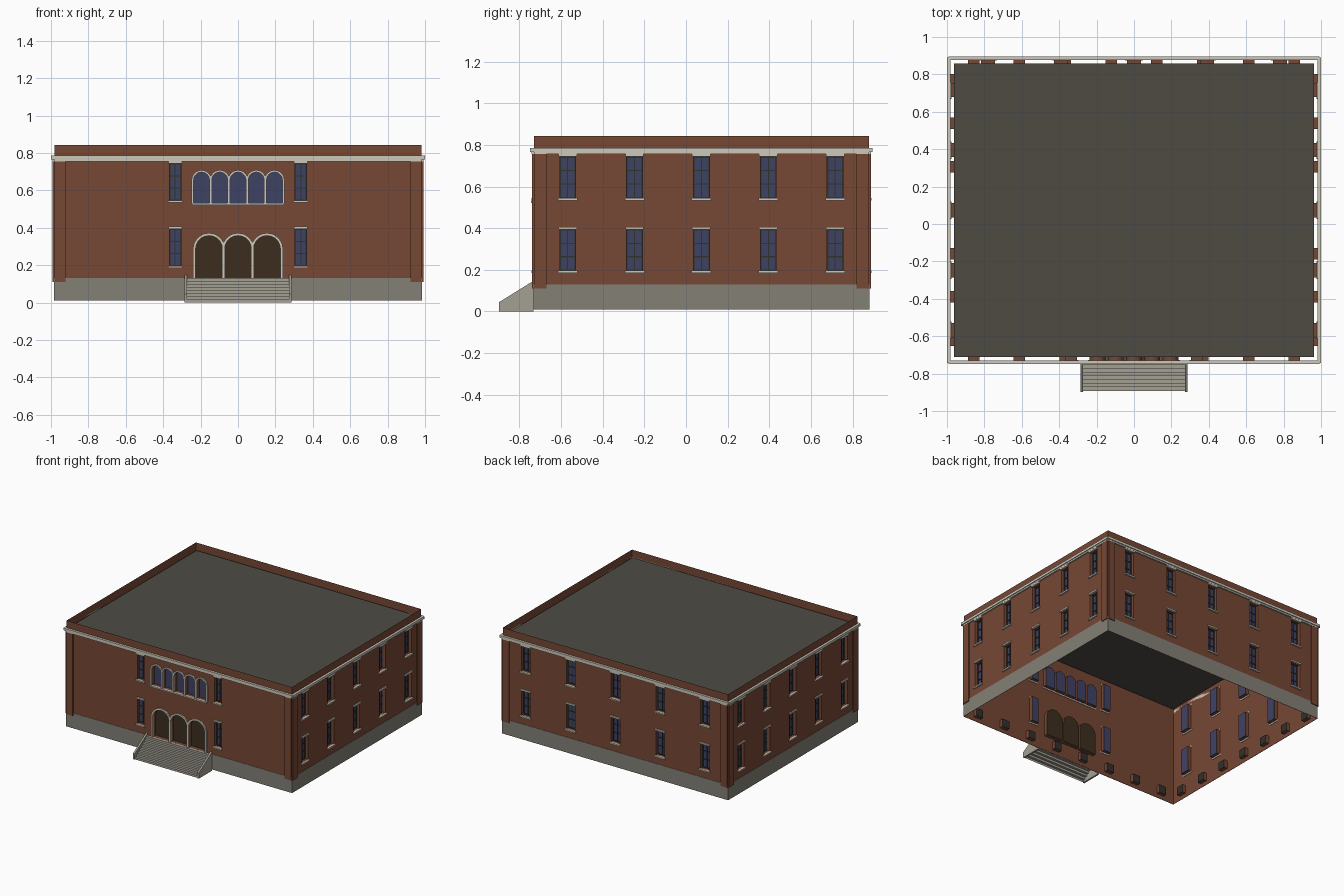
import bpy, bmesh, math
from mathutils import Matrix, Vector

if "Cube" in bpy.data.objects:
    bpy.data.objects.remove(bpy.data.objects["Cube"])


def material(name, *rgb):
    col = [((c / 255 + 0.055) / 1.055) ** 2.4 for c in rgb] + [1]
    m = bpy.data.materials.new(name)
    m.use_nodes = True
    m.diffuse_color = col
    m.node_tree.nodes["Principled BSDF"].inputs["Base Color"].default_value = col
    return m


BRICK = material("brick red", 118, 71, 52)
STONE = material("foundation grey", 131, 128, 118)
TRIM = material("pale trim", 205, 200, 186)
STEP = material("step stone", 164, 160, 148)
GLASS = material("blue glass", 63, 66, 100)
FRAME = material("dark frame", 48, 50, 45)
DOOR = material("dark door wood", 60, 45, 31)
ROOF = material("roof grey", 78, 75, 68)

HALF_X, HALF_Y, MID_Y = 0.981, 0.804, 0.074
BOTTOM, TOP, DEPTH = 0.01, 0.842, 0.03
parts = {}


def part(name, mat):
    return parts.setdefault(name, (bmesh.new(), mat))[0]


def poly(bm, M, pts):
    bm.faces.new([bm.verts.new(M @ Vector(p)) for p in pts])


def box(bm, M, x0, x1, y0, y1, z0, z1):
    size = Matrix.Diagonal((x1 - x0, y1 - y0, z1 - z0, 1))
    mid = Matrix.Translation(((x0 + x1) / 2, (y0 + y1) / 2, (z0 + z1) / 2))
    bmesh.ops.create_cube(bm, size=1, matrix=M @ mid @ size)


def rect(u, half, z0, z1):
    return [(u - half, z0), (u + half, z0), (u + half, z1), (u - half, z1)]


def arch(u, half, z0, spring, n=14):
    # Counter-clockwise outline of a round-headed opening
    curve = [(u + half * math.cos(math.pi * i / n),
              spring + half * math.sin(math.pi * i / n)) for i in range(n + 1)]
    return [(u - half, z0), (u + half, z0)] + curve


def wall(side, M, half, holes):
    # Brick sheet with openings, and reveals running inwards from each one
    bm = part("wall_" + side, BRICK)
    edges = []
    for loop in [rect(0, half, BOTTOM, TOP)] + holes:
        vs = [bm.verts.new((u, 0, z)) for u, z in loop]
        edges += [bm.edges.new((a, b)) for a, b in zip(vs, vs[1:] + vs[:1])]
    bmesh.ops.triangle_fill(bm, edges=edges, use_beauty=True)
    bm.normal_update()
    bmesh.ops.reverse_faces(bm, faces=[f for f in bm.faces if f.normal.y > 0])
    bm.transform(M)
    for loop in holes:
        for (a, c), (b, d) in zip(loop, loop[1:] + loop[:1]):
            poly(bm, M, [(a, 0, c), (b, 0, d), (b, DEPTH, d), (a, DEPTH, c)])


def panel(name, mat, M, loop):
    poly(part(name, mat), M, [(u, DEPTH, z) for u, z in loop])


def sash_window(side, M, u, half, z0, z1):
    panel("window_glass_" + side, GLASS, M, rect(u, half, z0, z1))
    bars = part("window_bars_" + side, FRAME)
    y0, y1, t = DEPTH - 0.006, DEPTH - 0.001, 0.0025
    for x in (u - half + t, u, u + half - t):
        box(bars, M, x - t, x + t, y0, y1, z0, z1)
    for i in range(4):
        z = z0 + t + (z1 - z0 - 2 * t) * i / 3
        box(bars, M, u - half, u + half, y0, y1, z - t, z + t)
    trim = part("window_trim_" + side, TRIM)
    box(trim, M, u - half - 0.006, u + half + 0.006, -0.01, 0.004, z1, z1 + 0.012)
    box(trim, M, u - half - 0.009, u + half + 0.009, -0.012, 0.004, z0 - 0.011, z0)
    return rect(u, half, z0, z1)


def arch_trim(name, M, u, half, z0, spring, width):
    # Raised band following the jambs and the round head
    bm = part(name, TRIM)
    inner = arch(u, half, z0, spring)[1:] + [(u - half, z0)]
    outer = arch(u, half + width, z0, spring)[1:] + [(u - half - width, z0)]
    y = -0.01
    for (a, b), (c, d) in zip(zip(inner, inner[1:]), zip(outer, outer[1:])):
        at = lambda p, depth: (p[0], depth, p[1])
        poly(bm, M, [at(a, y), at(c, y), at(d, y), at(b, y)])
        poly(bm, M, [at(c, y), at(c, 0), at(d, 0), at(d, y)])
        poly(bm, M, [at(a, 0), at(a, y), at(b, y), at(b, 0)])


ROWS = ((0.196, 0.394), (0.545, 0.743))

for i, side in enumerate(("front", "left", "back", "right")):
    half, depth = (HALF_X, HALF_Y) if i % 2 == 0 else (HALF_Y, HALF_X)
    M = (Matrix.Translation((0, MID_Y, 0)) @ Matrix.Rotation(i * math.pi / 2, 4, 'Z')
         @ Matrix.Translation((0, -depth, 0)))
    holes = []

    # Two rows of sash windows
    if side == "front":
        columns, w = (-0.336, 0.336), 0.03
    else:
        pitch = 0.39 if side == "back" else 0.321
        columns, w = [pitch * k for k in range(-2, 3)], 0.038
    for z0, z1 in ROWS:
        holes += [sash_window(side, M, u, w, z0, z1) for u in columns]

    # Basement lights
    count, pitch = (8, 0.245) if i % 2 == 0 else (7, 0.232)
    for k in range(count):
        loop = rect((k - (count - 1) / 2) * pitch, 0.031, 0.042, 0.104)
        panel("basement_lights_" + side, FRAME, M, loop)
        holes.append(loop)

    # Arched doors and the arched window group above them
    if side == "front":
        for k in (-1, 0, 1):
            shape = (k * 0.155, 0.0715, 0.13, 0.286)
            panel("entrance_doors", DOOR, M, arch(*shape))
            arch_trim("door_arches", M, *shape, 0.014)
            holes.append(arch(*shape))
        for k in range(-2, 3):
            shape = (k * 0.0975, 0.042, 0.532, 0.655)
            panel("arched_window_glass", GLASS, M, arch(*shape))
            arch_trim("window_arches", M, *shape, 0.011)
            holes.append(arch(*shape))
        box(part("arched_window_sill", TRIM), M, -0.246, 0.246, -0.013, 0.004, 0.521, 0.532)

    wall(side, M, half, holes)

    # Foundation, corner pilasters and stepped cornice
    box(part("foundation_" + side, STONE), M, -half - 0.002, half + 0.002, -0.003, -0.0005, BOTTOM, 0.13)
    for s in (-1, 1):
        a, b = sorted((s * half, s * (half - 0.06)))
        box(part("pilasters_" + side, BRICK), M, a, b, -0.01, 0, 0.11, 0.757)
    cornice = part("cornice_" + side, TRIM)
    box(cornice, M, -half, half, -0.011, 0, 0.755, 0.766)
    box(cornice, M, -half - 0.012, half + 0.012, -0.018, 0, 0.766, 0.785)

# Roof deck
I = Matrix.Identity(4)
box(part("roof", ROOF), I, -0.962, 0.962, MID_Y - 0.784, MID_Y + 0.784, 0.782, 0.792)

# Entrance steps
steps = part("entrance_steps", STEP)
N, Y0, Y1, HIGH = 8, -0.892, -0.733, 0.13
run, rise = (Y1 - Y0) / N, HIGH / N
for k in range(N):
    y, z = Y0 + k * run, k * rise
    for (ya, za), (yb, zb) in (((y, z), (y, z + rise)), ((y, z + rise), (y + run, z + rise))):
        poly(steps, I, [(-0.275, ya, za), (0.275, ya, za), (0.275, yb, zb), (-0.275, yb, zb)])

# Sloped side walls of the steps
cheeks = part("step_side_walls", STEP)
profile = [(-0.897, 0), (-0.733, 0), (-0.733, 0.147), (-0.897, 0.045)]
for x in (-0.287, 0.273):
    base = cheeks.faces.new([cheeks.verts.new((x, y, z)) for y, z in profile])
    new = bmesh.ops.extrude_face_region(cheeks, geom=[base])["geom"]
    bmesh.ops.translate(cheeks, vec=(0.014, 0, 0), verts=[v for v in new if isinstance(v, bmesh.types.BMVert)])
    cheeks.faces.new([cheeks.verts.new((x, y, z)) for y, z in profile]) if not base.is_valid else None
bmesh.ops.recalc_face_normals(cheeks, faces=cheeks.faces)

for name, (bm, mat) in parts.items():
    mesh = bpy.data.meshes.new(name)
    bm.to_mesh(mesh)
    bm.free()
    mesh.materials.append(mat)
    bpy.context.collection.objects.link(bpy.data.objects.new(name, mesh))
